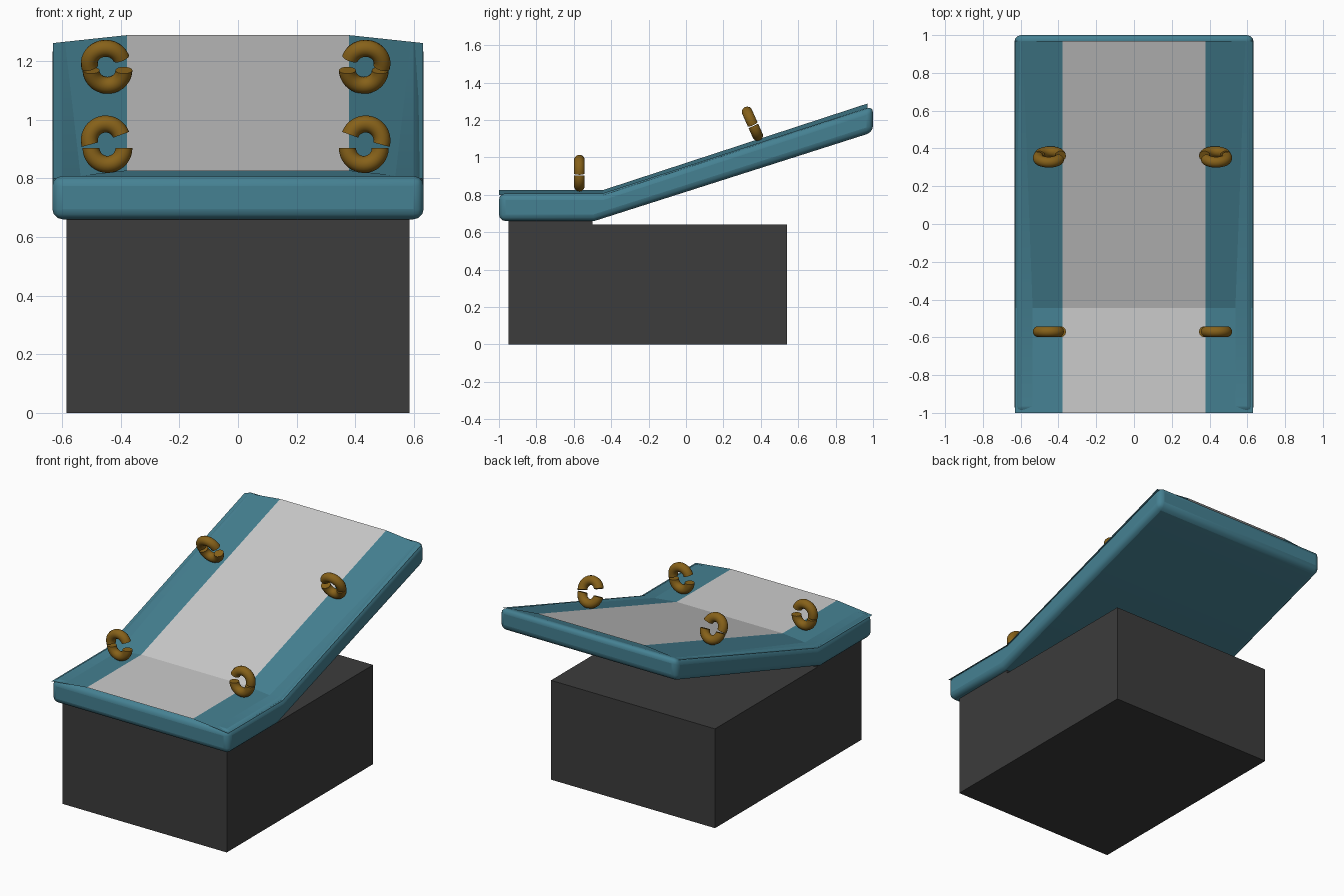
import bpy, bmesh
from math import sin, cos, radians, pi
from mathutils import Matrix, Vector

if "Cube" in bpy.data.objects:
    bpy.data.objects.remove(bpy.data.objects["Cube"])


def material(name, rgb):
    m = bpy.data.materials.new(name)
    m.diffuse_color = (*rgb, 1)
    m.use_nodes = True
    m.node_tree.nodes["Principled BSDF"].inputs["Base Color"].default_value = m.diffuse_color
    return m


TEAL = material("teal", (0.06, 0.22, 0.29))
DARK = material("charcoal", (0.045, 0.045, 0.045))
BRASS = material("brass", (0.24, 0.12, 0.01))


def finish(name, bm, mat, recalc=True):
    if recalc:
        bmesh.ops.recalc_face_normals(bm, faces=bm.faces)
    me = bpy.data.meshes.new(name)
    bm.to_mesh(me)
    bm.free()
    ob = bpy.data.objects.new(name, me)
    bpy.context.collection.objects.link(ob)
    if mat:
        me.materials.append(mat)
    return ob


def prism(name, profile, half, mat):
    """Extrude a side (y, z) profile across x."""
    bm = bmesh.new()
    a = [bm.verts.new((-half, y, z)) for y, z in profile]
    b = [bm.verts.new((half, y, z)) for y, z in profile]
    bm.faces.new(a)
    bm.faces.new(b[::-1])
    for i in range(len(a)):
        j = (i + 1) % len(a)
        bm.faces.new((a[i], a[j], b[j], b[i]))
    return finish(name, bm, mat)


def strip(name, left, right, mat):
    """Thin sheet between two (x, drop) edges, following the bent bed."""
    bm = bmesh.new()
    rows = [[bm.verts.new((x, y, z - d)) for x, d in (left, right)]
            for y, z in ((-1, 0.825), (-0.445, 0.825), (0.97, 1.288))]
    for p, q in zip(rows, rows[1:]):
        bm.faces.new((p[0], p[1], q[1], q[0]))
    return finish(name, bm, mat, False)


def smooth(ob, angle):
    bpy.ops.object.select_all(action='DESELECT')
    ob.select_set(True)
    bpy.context.view_layer.objects.active = ob
    bpy.ops.object.shade_smooth_by_angle(angle=radians(angle))


# stepped base block
prism("base", [(-0.95, 0), (0.54, 0), (0.54, 0.64), (-0.5, 0.64),
               (-0.5, 0.67), (-0.95, 0.67)], 0.585, DARK)

# bent mattress with rounded rim
mattress = prism("mattress", [(-1, 0.66), (-0.49, 0.66), (1, 1.135),
                              (1, 1.275), (-0.445, 0.808), (-1, 0.808)], 0.633, TEAL)
bev = mattress.modifiers.new("rim", 'BEVEL')
bev.width = 0.035
bev.segments = 3
bev.limit_method = 'ANGLE'
smooth(mattress, 35)

# centre panel and sloping side strips
strip("centre_panel", (-0.378, 0), (0.378, 0), None)
strip("side_strip_left", (-0.63, 0.027), (-0.378, 0), TEAL)
strip("side_strip_right", (0.378, 0), (0.63, 0.027), TEAL)


def arc(bm, cx, cz, start, end, side, major=0.056, minor=0.029, n=18, k=14):
    """Capped torus segment in the xz plane; side mirrors it in x."""
    rings = []
    for i in range(n + 1):
        t = radians(start + (end - start) * i / n)
        ring = []
        for j in range(k):
            p = 2 * pi * j / k
            r = major + minor * cos(p)
            ring.append(bm.verts.new((side * (cx + r * cos(t)),
                                      minor * sin(p), cz + r * sin(t))))
        rings.append(ring)
    for a, b in zip(rings, rings[1:]):
        for j in range(k):
            m = (j + 1) % k
            bm.faces.new((a[j], a[m], b[m], b[j]))
    bm.faces.new(rings[0])
    bm.faces.new(rings[-1][::-1])


# open strap loops, gap facing the centre
for label, x, side in (("left", -0.448, 1), ("right", 0.432, -1)):
    for row, y, z, tilt in (("front", -0.57, 0.916, 0), ("rear", 0.355, 1.18, 24)):
        bm = bmesh.new()
        arc(bm, -0.003, 0.013, 20, 195, side)
        arc(bm, 0.003, -0.013, 180, 360, side)
        ob = finish(f"loop_{row}_{label}", bm, BRASS)
        ob.data.transform(Matrix.Translation((x, y, z)) @ Matrix.Rotation(radians(tilt), 4, 'X'))
        smooth(ob, 40)
